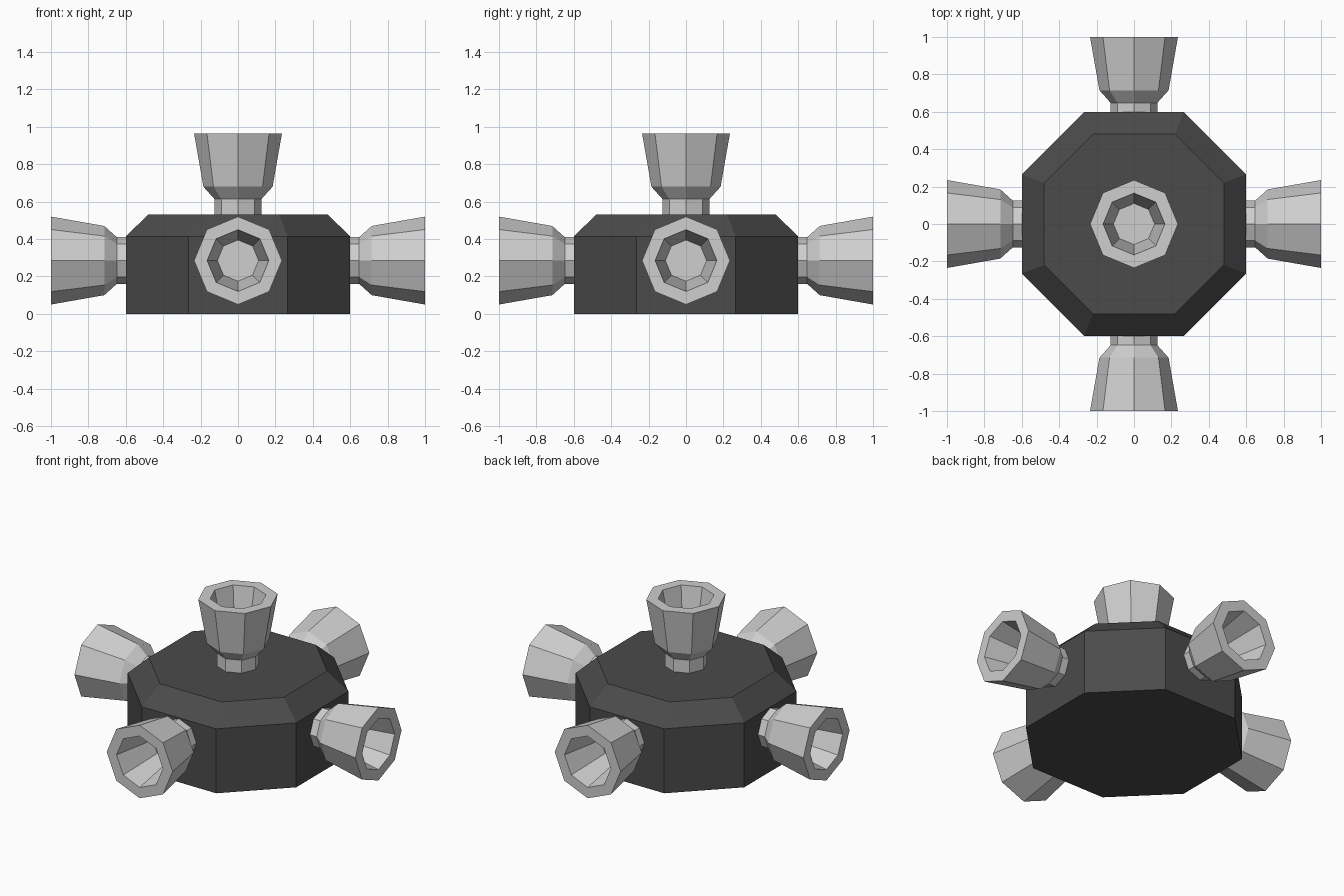
import bpy
import bmesh
from math import pi, cos, sin
from mathutils import Matrix, Vector

cube = bpy.data.objects.get("Cube")
if cube:
    bpy.data.objects.remove(cube, do_unlink=True)


def material(name, value):
    mat = bpy.data.materials.new(name)
    mat.use_nodes = True
    colour = (value, value, value, 1)
    mat.diffuse_color = colour
    mat.node_tree.nodes["Principled BSDF"].inputs["Base Color"].default_value = colour
    return mat


def loft(name, rings, mat, matrix=Matrix()):
    """Bridge a stack of equal-sided rings and cap both ends."""
    bm = bmesh.new()
    loops = [[bm.verts.new(matrix @ Vector(p)) for p in ring] for ring in rings]
    for low, high in zip(loops, loops[1:]):
        for i in range(len(low)):
            j = (i + 1) % len(low)
            bm.faces.new((low[i], low[j], high[j], high[i]))
    bm.faces.new(loops[0][::-1])
    bm.faces.new(loops[-1])
    bmesh.ops.recalc_face_normals(bm, faces=bm.faces)
    mesh = bpy.data.meshes.new(name)
    bm.to_mesh(mesh)
    bm.free()
    mesh.materials.append(mat)
    obj = bpy.data.objects.new(name, mesh)
    bpy.context.collection.objects.link(obj)
    return obj


def body_ring(a, b, z):
    return [(x, y, z) for x, y in ((a, -b), (a, b), (b, a), (-b, a),
                                   (-a, b), (-a, -b), (-b, -a), (b, -a))]


def nozzle_ring(radius, z):
    return [(radius * cos(k * pi / 4), radius * sin(k * pi / 4), z) for k in range(8)]


dark = material("charcoal", 0.07)
light = material("light grey", 0.62)

# Chamfered eight-sided body
loft("body", [body_ring(0.6, 0.265, 0), body_ring(0.6, 0.265, 0.415),
              body_ring(0.48, 0.22, 0.53)], dark)

# Nozzle: neck, flare, cup, rim and hollow bore, along its own z axis
profile = [(0.125, 0.53), (0.125, 0.648), (0.185, 0.715), (0.235, 1.0),
           (0.165, 1.0), (0.11, 0.71)]
nozzle = [nozzle_ring(r, z) for r, z in profile]

# Four nozzles around the sides
centre = Matrix.Translation((0, 0, 0.285))
for i, side in enumerate(("left", "back", "right", "front")):
    turn = Matrix.Rotation(i * pi / 2, 4, "Z") @ Matrix.Rotation(pi / 2, 4, "Y")
    loft(side + "_nozzle", nozzle, light, centre @ turn)

# One nozzle on top
loft("top_nozzle", nozzle, light, Matrix.Translation((0, 0, -0.035)))
